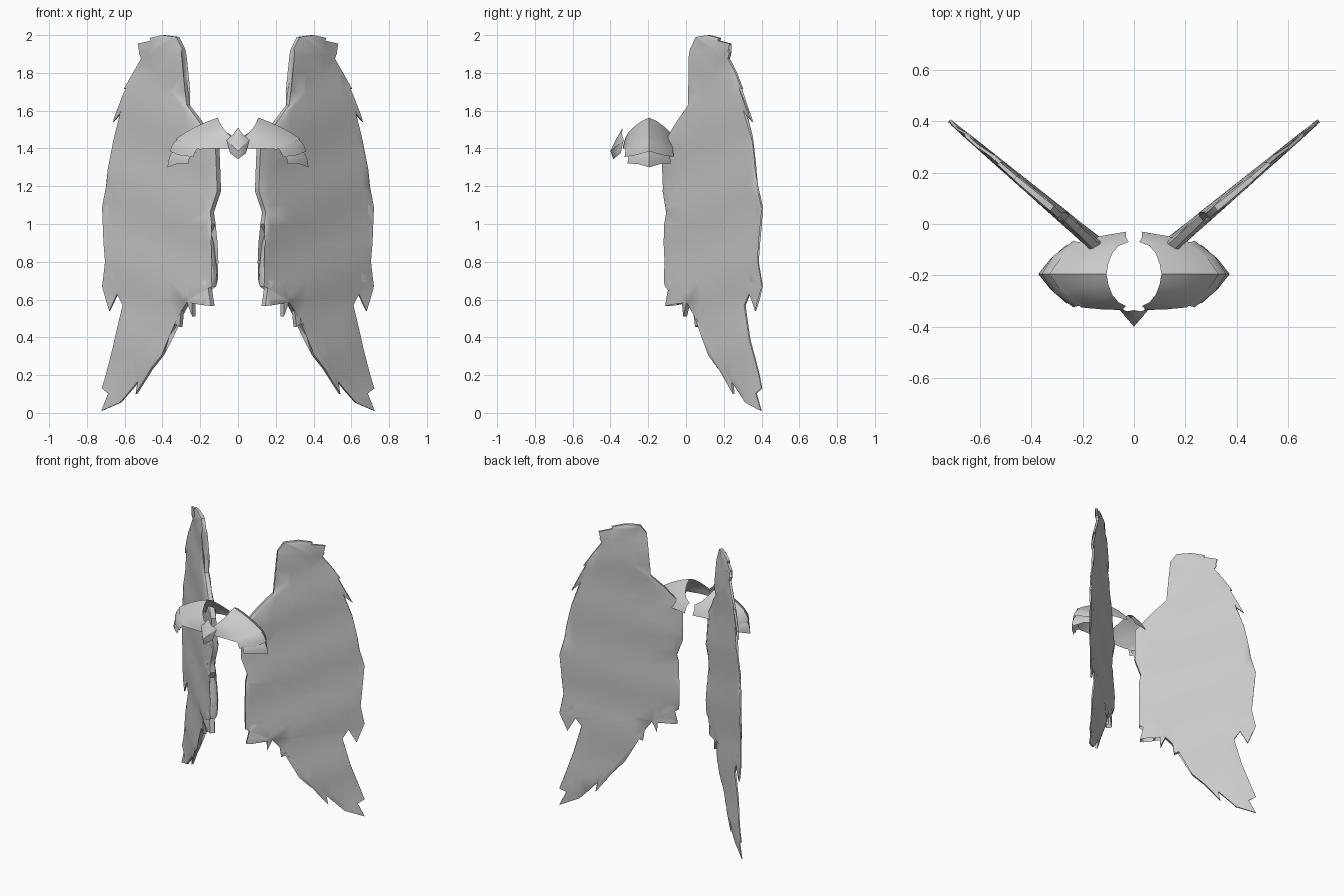
import bpy, bmesh, math
from mathutils import Vector

if "Cube" in bpy.data.objects:
    bpy.data.objects.remove(bpy.data.objects["Cube"])


def finish(name, bm, angle=35):
    """Turn a right-hand bmesh into a mirrored, smooth-shaded object."""
    bmesh.ops.recalc_face_normals(bm, faces=bm.faces)
    me = bpy.data.meshes.new(name)
    bm.to_mesh(me)
    bm.free()
    ob = bpy.data.objects.new(name, me)
    bpy.context.collection.objects.link(ob)
    bpy.ops.object.select_all(action='DESELECT')
    ob.select_set(True)
    bpy.context.view_layer.objects.active = ob
    bpy.ops.object.shade_smooth_by_angle(angle=math.radians(angle))
    mod = ob.modifiers.new("mirror", 'MIRROR')
    mod.merge_threshold = 0.0005
    return ob


# Feathered wing outline (x, z), clockwise from the top of the leading edge
outline = [
    (.285, 1.93), (.317, 1.99), (.39, 2.0), (.46, 1.985), (.455, 1.97),
    (.525, 1.955), (.495, 1.935), (.52, 1.905), (.51, 1.875), (.555, 1.80),
    (.60, 1.715), (.565, 1.73), (.61, 1.65), (.66, 1.54), (.62, 1.585),
    (.66, 1.44), (.685, 1.29), (.695, 1.20), (.72, 1.085), (.685, 1.15),
    (.685, .92), (.70, .80), (.72, .67), (.673, .80), (.637, .76),
    (.655, .65), (.68, .54), (.64, .63), (.61, .57), (.65, .38),
    (.72, .13), (.665, .22), (.66, .17), (.72, .01), (.62, .055),
    (.53, .165), (.54, .10), (.46, .225), (.395, .305), (.37, .41),
    (.335, .475), (.305, .455), (.295, .54), (.26, .585), (.235, .51),
    (.23, .62), (.20, .575), (.195, .68), (.13, .565), (.16, .74),
    (.125, .67), (.125, .76), (.15, .95), (.125, 1.0), (.135, 1.06),
    (.105, 1.17), (.105, 1.40), (.195, 1.54), (.265, 1.63), (.28, 1.74),
]
SLOPE = .84
NORMAL = Vector((SLOPE, -1, 0)).normalized()

# Flat wing sheet, cut into a grid so that it can be rippled
flat = bmesh.new()
flat.faces.new([flat.verts.new((x, 0, z)) for x, z in outline])
bmesh.ops.triangulate(flat, faces=flat.faces[:])
cuts = [((0, 0, .1 * i), (0, 0, 1)) for i in range(1, 20)]
cuts += [((.1 * i + .05, 0, 0), (1, 0, 0)) for i in range(1, 7)]
for co, no in cuts:
    bmesh.ops.bisect_plane(flat, geom=flat.verts[:] + flat.edges[:] + flat.faces[:],
                           plane_co=co, plane_no=no, dist=1e-5)
flat.verts.index_update()

# Two sheets plus a rim make the swept-back wing, thick at the leading edge
wing = bmesh.new()
sides = []
for s in (1, -1):
    vs = []
    for v in flat.verts:
        x, z = v.co.x, v.co.z
        t = (x - .105) / .615
        half = .022 * (1 - t) + .005
        if v.is_boundary:
            half *= .6
        wave = .006 * math.sin(15 * z - 7 * x) * (1 - .4 * t)
        base = Vector((x, -.115 + SLOPE * (x - .105), z))
        vs.append(wing.verts.new(base + NORMAL * (s * half + wave)))
    sides.append(vs)
a, b = sides
for f in flat.faces:
    idx = [v.index for v in f.verts]
    wing.faces.new([a[i] for i in idx])
    wing.faces.new([b[i] for i in reversed(idx)])
for e in flat.edges:
    if e.is_boundary:
        i, j = (v.index for v in e.verts)
        wing.faces.new((a[i], a[j], b[j], b[i]))
flat.free()
finish("wings", wing)


def plate(name, inner, outer, bulge, cols=5):
    """Armour sheet lofted between two edges, bowed outward in the middle."""
    bm = bmesh.new()
    grid = []
    for p, q in zip(inner, outer):
        p, q = Vector(p), Vector(q)
        row = []
        for i in range(cols):
            t = i / (cols - 1)
            row.append(bm.verts.new(p.lerp(q, t) + Vector(bulge) * 4 * t * (1 - t)))
        grid.append(row)
    for r0, r1 in zip(grid, grid[1:]):
        for i in range(cols - 1):
            bm.faces.new((r0[i], r0[i + 1], r1[i + 1], r1[i]))
    return finish(name, bm, 30)


def both(front):
    """Extend a front half-edge (ending on the ridge) over to the back."""
    return front + [(x, -.39 - y, z) for x, y, z in reversed(front[:-1])]


# Collar plate running over the shoulder from chest to back
inner = both([(.03, -.32, 1.455), (.06, -.305, 1.485), (.085, -.275, 1.515),
              (.10, -.235, 1.545), (.107, -.195, 1.563)])
outer = both([(.04, -.335, 1.40), (.12, -.333, 1.40), (.205, -.325, 1.395),
              (.285, -.26, 1.43), (.33, -.195, 1.45)])
inner[-1], outer[-1] = (.02, -.07, 1.46), (.03, -.03, 1.40)
outer[-2] = (.12, -.045, 1.40)
plate("collar_plate", inner, outer, (.006, 0, .008))

# Two overlapping shoulder lames below it
plate("upper_shoulder_lame",
      both([(.18, -.315, 1.42), (.25, -.26, 1.45), (.29, -.195, 1.47)]),
      both([(.235, -.325, 1.355), (.315, -.265, 1.365), (.36, -.195, 1.385)]),
      (.012, 0, .006))
plate("lower_shoulder_lame",
      both([(.22, -.30, 1.38), (.285, -.25, 1.395), (.325, -.195, 1.41)]),
      both([(.262, -.31, 1.32), (.325, -.255, 1.318), (.373, -.195, 1.30)]),
      (.012, 0, .004))

# Faceted clasp at the centre of the chest
clasp = bmesh.new()
rim = [(0, -.335, 1.51), (.025, -.34, 1.475), (.06, -.33, 1.445),
       (.042, -.345, 1.375), (0, -.385, 1.343)]
ridge = [clasp.verts.new((0, -.375, 1.44)), clasp.verts.new((0, -.40, 1.385))]
r = [clasp.verts.new(p) for p in rim]
for tri in ((r[0], r[1], ridge[0]), (r[1], r[2], ridge[0]), (r[2], ridge[1], ridge[0]),
            (r[2], r[3], ridge[1]), (r[3], r[4], ridge[1])):
    clasp.faces.new(tri)
finish("chest_clasp", clasp, 20)
